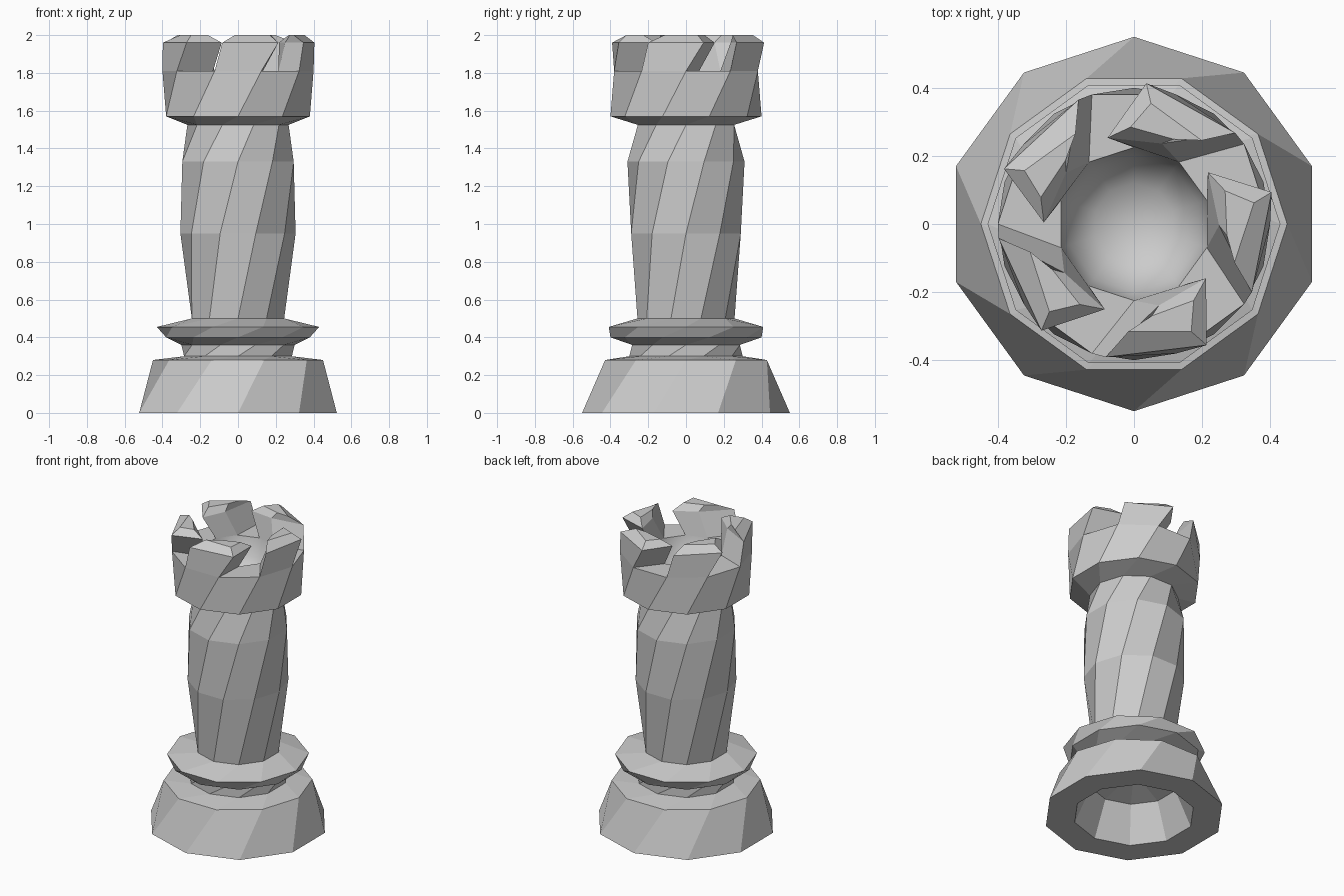
import bpy, bmesh
from math import sin, cos, radians

if "Cube" in bpy.data.objects:
    bpy.data.objects.remove(bpy.data.objects["Cube"])

SIDES = 10
bm = bmesh.new()


def polar(r, deg, z):
    a = radians(deg - 90)          # 0 degrees faces the front
    return bm.verts.new((r * cos(a), r * sin(a), z))


def ring(r, z, step):
    # each step twists the decagon by half a side
    return [polar(r, 36 * k + 18 * step, z) for k in range(SIDES)]


def loft(low, high, skip=(), smooth=False):
    n = len(low)
    for k in range(n):
        if k in skip:
            continue
        j = (k + 1) % n
        f = bm.faces.new((low[j], high[j], high[k], low[k]))
        f.smooth = smooth


def fan(loop, z, smooth):
    tip = bm.verts.new((0, 0, z))
    for k in range(len(loop)):
        bm.faces.new((loop[k], loop[(k + 1) % len(loop)], tip)).smooth = smooth


# twisted body: hollow underside, base, collar, column, crown wall
body = [(0.27, 0.23, 0), (0.37, 0.0, 0), (0.55, 0.0, 0), (0.45, 0.28, 1),
        (0.30, 0.30, 2), (0.30, 0.36, 3), (0.40, 0.40, 4), (0.43, 0.455, 5),
        (0.257, 0.50, 6), (0.305, 0.95, 7), (0.31, 1.33, 8), (0.268, 1.525, 9),
        (0.40, 1.57, 10), (0.40, 1.81, 11)]
rings = [ring(*p) for p in body]
for low, high in zip(rings, rings[1:]):
    loft(low, high)
fan(rings[0], 0.30, False)

# crown floor, left open under the battlements
inner = ring(0.225, 1.81, 12)
loft(rings[-1], inner, skip=range(0, SIDES, 2))

# smooth bowl in the crown
bowl = [inner, ring(0.20, 1.69, 12), ring(0.12, 1.61, 12)]
for low, high in zip(bowl, bowl[1:]):
    loft(low, high, smooth=True)
fan(bowl[-1], 1.59, True)

# five leaning battlements with chamfered tops
levels = [(1.81, [(0.40, -18), (0.40, 18), (0.225, 36), (0.225, 0)]),
          (1.96, [(0.40, -12), (0.415, 31), (0.265, 53), (0.25, 17)]),
          (2.00, [(0.316, -3), (0.358, 28), (0.285, 38), (0.275, 11)])]
for i in range(5):
    loops = [[polar(r, a + 72 * i, z) for r, a in pts] for z, pts in levels]
    loft(loops[0], loops[1])
    loft(loops[1], loops[2])
    bm.faces.new(loops[2])

bmesh.ops.remove_doubles(bm, verts=bm.verts, dist=0.0005)
bmesh.ops.recalc_face_normals(bm, faces=bm.faces)
mesh = bpy.data.meshes.new("twisted_rook")
bm.to_mesh(mesh)
bm.free()
obj = bpy.data.objects.new("twisted_rook", mesh)
bpy.context.collection.objects.link(obj)
